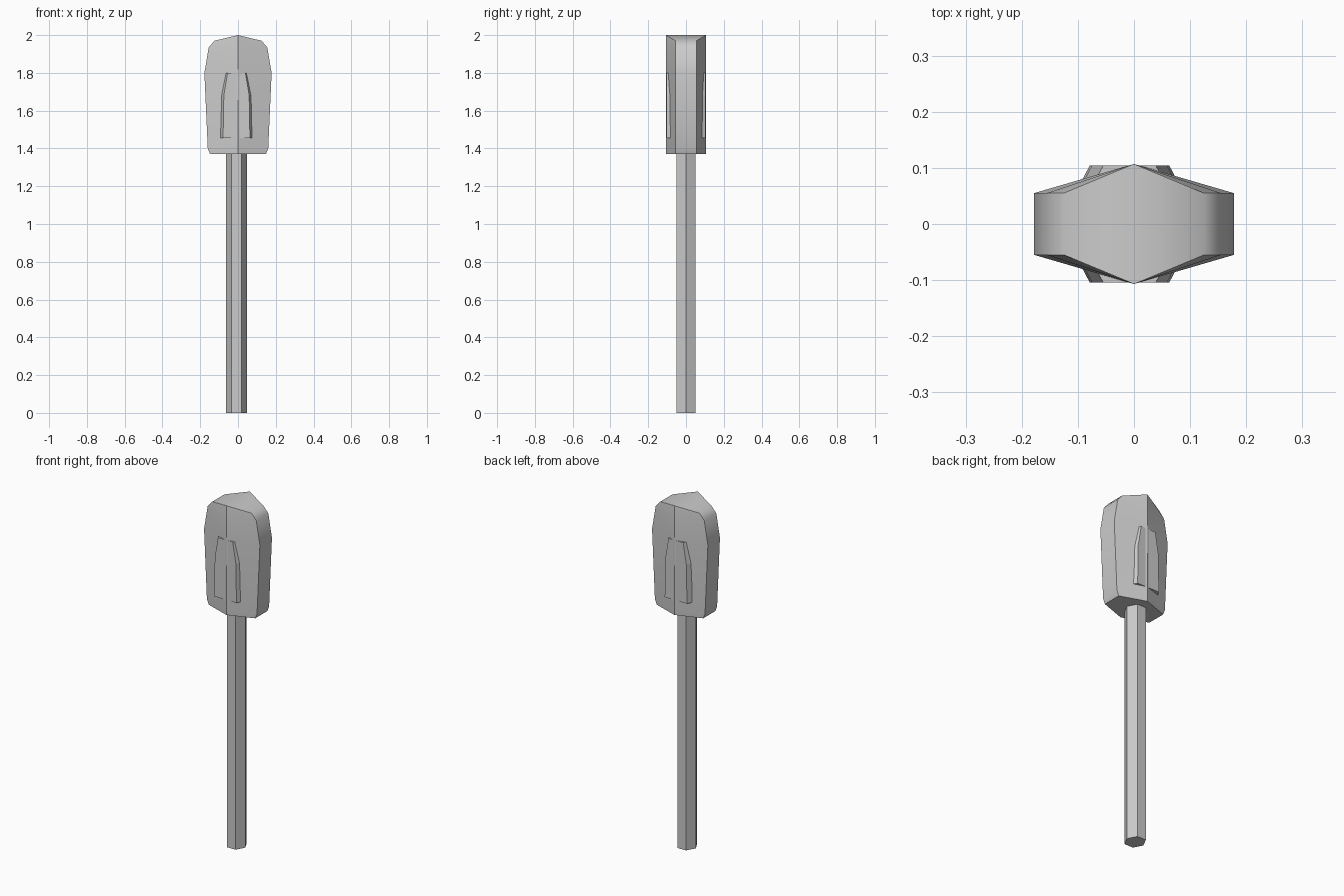
import bpy, bmesh, math

if "Cube" in bpy.data.objects:
    bpy.data.objects.remove(bpy.data.objects["Cube"])


def finish(name, bm):
    bmesh.ops.recalc_face_normals(bm, faces=bm.faces)
    mesh = bpy.data.meshes.new(name)
    bm.to_mesh(mesh)
    bm.free()
    ob = bpy.data.objects.new(name, mesh)
    bpy.context.collection.objects.link(ob)
    return ob


def prism(name, ring_a, ring_b):
    """Solid between two matching rings of points."""
    bm = bmesh.new()
    a = [bm.verts.new(p) for p in ring_a]
    b = [bm.verts.new(p) for p in ring_b]
    n = len(a)
    bm.faces.new(a)
    bm.faces.new(b)
    for i in range(n):
        j = (i + 1) % n
        bm.faces.new((a[i], a[j], b[j], b[i]))
    return finish(name, bm)


# Head: six-sided section, a central ridge front and back, with a thinner rim
RIM_Y, RIDGE_Y = 0.055, 0.107
rim = [(0.125, 1.97), (0.155, 1.935), (0.178, 1.80), (0.16, 1.40), (0.148, 1.37)]
ridge_z = [2.0, 1.935, 1.80, 1.40, 1.37]
bm = bmesh.new()
rows = []
for (x, z), rz in zip(rim, ridge_z):
    section = [(0, -RIDGE_Y, rz), (x, -RIM_Y, z), (x, RIM_Y, z),
               (0, RIDGE_Y, rz), (-x, RIM_Y, z), (-x, -RIM_Y, z)]
    rows.append([bm.verts.new(p) for p in section])
for upper, lower in zip(rows, rows[1:]):
    for i in range(6):
        j = (i + 1) % 6
        bm.faces.new((upper[i], upper[j], lower[j], lower[i]))
    for i in (0, 3):
        bm.edges.get((upper[i], lower[i])).smooth = False
top = rows[0]
bm.faces.new(top[0:4])
bm.faces.new((top[3], top[4], top[5], top[0]))
bm.faces.new(rows[-1])
head = finish("head", bm)
bpy.context.view_layer.objects.active = head
head.select_set(True)
bpy.ops.object.shade_smooth_by_angle(angle=math.radians(45), keep_sharp_edges=True)
head.select_set(False)

# Handle: hexagonal shaft set slightly off centre
OFFSET = -0.008


def hexagon(z):
    return [(OFFSET + 0.055 * math.cos(i * math.pi / 3),
             0.059 * math.sin(i * math.pi / 3), z) for i in range(6)]


prism("handle", hexagon(0), hexagon(1.40))

# Raised cheek panels on both faces, sides flaring towards the head
half = [(0.071, 1.455), (0.067, 1.68), (0.047, 1.80)]


def panel_ring(y, flare):
    right = [(OFFSET + x + flare, y, z) for x, z in half]
    left = [(OFFSET - x - flare, y, z) for x, z in reversed(half)]
    return right + left


for side, name in ((-1, "front_panel"), (1, "back_panel")):
    prism(name, panel_ring(side * 0.104, 0), panel_ring(side * 0.07, 0.018))
